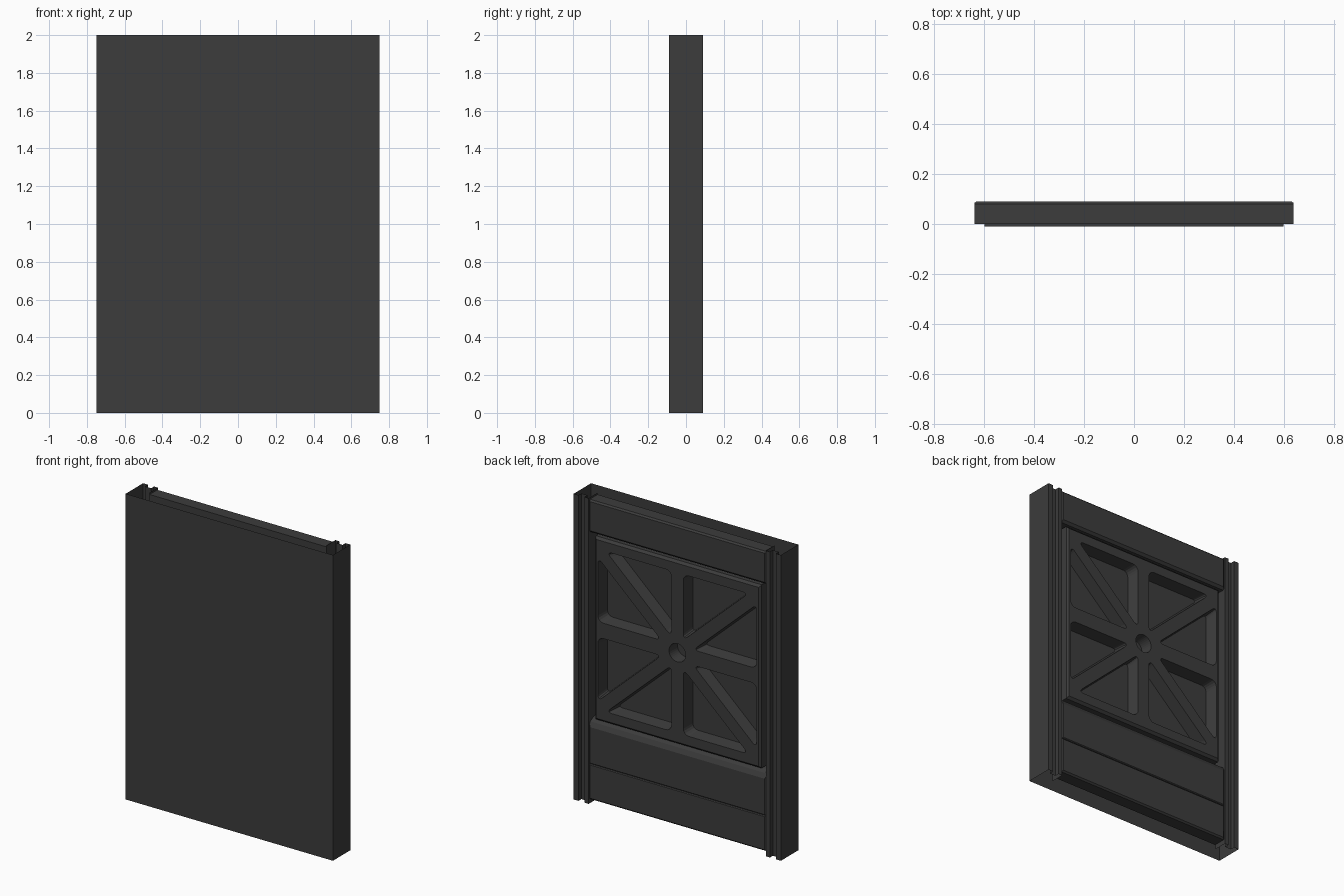
import bpy, bmesh, math
from mathutils import Vector

if "Cube" in bpy.data.objects:
    bpy.data.objects.remove(bpy.data.objects["Cube"])

dark = bpy.data.materials.new("dark_grey")
dark.diffuse_color = (0.045, 0.045, 0.045, 1)
dark.use_nodes = True
dark.node_tree.nodes["Principled BSDF"].inputs["Base Color"].default_value = dark.diffuse_color


def finish(name, bm):
    bmesh.ops.recalc_face_normals(bm, faces=bm.faces[:])
    mesh = bpy.data.meshes.new(name)
    bm.to_mesh(mesh)
    bm.free()
    ob = bpy.data.objects.new(name, mesh)
    bpy.context.collection.objects.link(ob)
    mesh.materials.append(dark)
    return ob


def bar(name, half_x, profile, chamfer=0.0):
    """Extrude a closed (y, z) profile along x, optionally chamfering the back end edges."""
    bm = bmesh.new()
    face = bm.faces.new([bm.verts.new((-half_x, y, z)) for y, z in profile])
    geo = bmesh.ops.extrude_face_region(bm, geom=[face])["geom"]
    bmesh.ops.translate(bm, vec=(2 * half_x, 0, 0),
                        verts=[g for g in geo if isinstance(g, bmesh.types.BMVert)])
    bmesh.ops.recalc_face_normals(bm, faces=bm.faces[:])
    if chamfer:
        back = max(y for y, z in profile)
        edges = [e for e in bm.edges
                 if all(abs(v.co.y - back) < 1e-5 for v in e.verts)
                 and abs(e.verts[0].co.x - e.verts[1].co.x) < 1e-5]
        bmesh.ops.bevel(bm, geom=edges, offset=chamfer, segments=1, affect='EDGES')
    return finish(name, bm)


# Folded outer sheet: front skin, side walls and grooved back jambs, open at both ends
half = [(0.75, -0.09), (0.75, 0.09), (0.715, 0.09), (0.715, 0.06),
        (0.67, 0.06), (0.67, 0.09), (0.642, 0.09), (0.642, 0.0)]
outline = [(-x, y) for x, y in reversed(half)] + half
bm = bmesh.new()
rows = [[bm.verts.new((x, y, z)) for x, y in outline] for z in (0, 2)]
for i in range(len(outline) - 1):
    bm.faces.new((rows[0][i], rows[0][i + 1], rows[1][i + 1], rows[1][i]))
finish("outer_shell", bm)

# Header above the ribbed panel
bar("header", 0.64, [(0, 1.795), (0, 1.99), (0.08, 1.99), (0.09, 1.98),
                     (0.09, 1.79), (0.075, 1.775), (0.02, 1.775)], 0.008)

# Two boards below the panel, with a narrow seam between them
bar("lower_board_upper", 0.64, [(0, 0.265), (0, 0.56), (0.05, 0.55), (0.075, 0.535),
                                (0.09, 0.505), (0.09, 0.27), (0.085, 0.265)], 0.008)
bar("lower_board_lower", 0.64, [(0, 0.03), (0, 0.262), (0.085, 0.262), (0.09, 0.257),
                                (0.09, 0.04), (0.08, 0.03)], 0.008)

# Backing behind the joints between boards and panel
bar("backing_sheet", 0.638, [(0, 0.04), (0, 1.98), (0.004, 1.98), (0.004, 0.04)])

# Ribbed panel slab with chamfered back edges
CZ, HX, HZ = 1.16, 0.575, 0.525
panel = bar("ribbed_panel", 0.60, [(-0.01, CZ - 0.6), (-0.01, CZ + 0.6), (0.075, CZ + 0.6),
                                   (0.09, CZ + 0.585), (0.09, CZ - 0.585), (0.075, CZ - 0.6)], 0.012)

# Pocket cutters: two rounded triangles per quadrant with drafted walls
k = HZ / HX
c = 0.055
top_pocket = [(0.043, HZ), ((HZ - c) / k, HZ), (0.043, 0.043 * k + c)]
side_pocket = [(HX, 0.05), (HX, HX * k - c), ((0.05 + c) / k, 0.05)]
hub = [(0.06 * math.cos(a * math.pi / 16), 0.06 * math.sin(a * math.pi / 16)) for a in range(32)]

bm = bmesh.new()


def add_pocket(points, rounding, draft):
    part = bmesh.new()
    part.faces.new([part.verts.new((u, 0.092, CZ + w)) for u, w in points])
    if rounding:
        bmesh.ops.bevel(part, geom=part.verts[:], offset=rounding, segments=4,
                        profile=0.5, affect='VERTICES')
    loop = [v.co.copy() for v in part.faces[:][0].verts]
    part.free()
    mid = sum(loop, Vector()) / len(loop)
    top = [bm.verts.new(p) for p in loop]
    floor = []
    for p in loop:
        q = mid + (p - mid) * draft
        floor.append(bm.verts.new((q.x, 0.008, q.z)))
    bm.faces.new(top)
    bm.faces.new(floor[::-1])
    n = len(loop)
    for i in range(n):
        j = (i + 1) % n
        bm.faces.new((top[i], floor[i], floor[j], top[j]))


for sx in (1, -1):
    for sz in (1, -1):
        for tri in (top_pocket, side_pocket):
            add_pocket([(sx * u, sz * w) for u, w in tri], 0.04, 0.92)
add_pocket(hub, 0, 0.92)
cutter = finish("pocket_cutter", bm)
cutter.hide_render = True
cutter.hide_set(True)

cut = panel.modifiers.new("pockets", 'BOOLEAN')
cut.operation = 'DIFFERENCE'
cut.solver = 'EXACT'
cut.object = cutter
